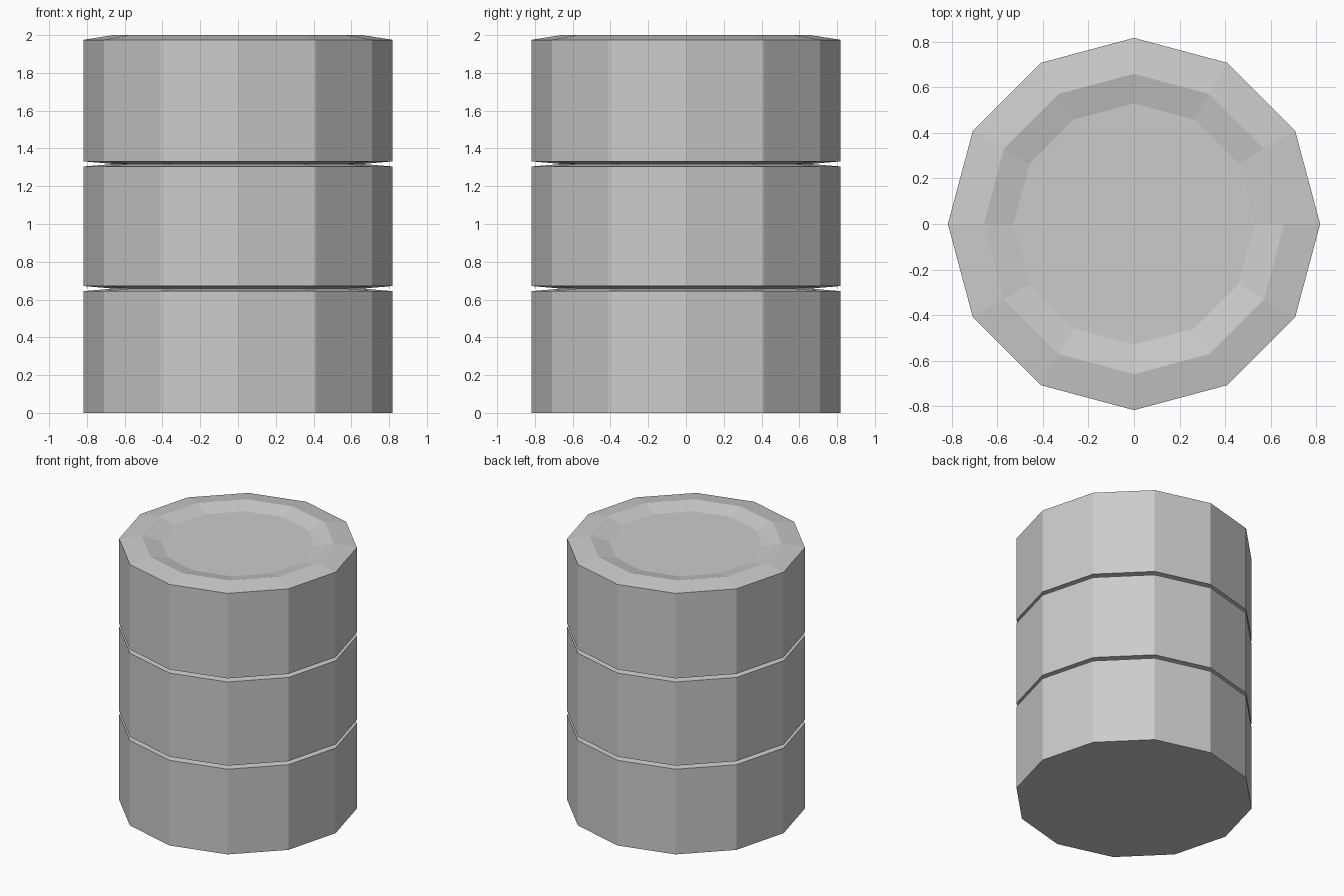
import bpy, bmesh, math

if "Cube" in bpy.data.objects:
    bpy.data.objects.remove(bpy.data.objects["Cube"])

SIDES = 12
R, R_IN, R_FLOOR = 0.818, 0.66, 0.53

# Half profile (radius, height): three drum bands, V grooves, dished lid
profile = [(R, 0.0)]
for z in (0.658, 1.318):
    profile += [(R, z - 0.0135), (R_IN, z), (R, z + 0.0135)]
profile += [(R, 1.975), (R_IN, 2.0), (R_FLOOR, 1.97)]

# Lathe the profile into a faceted barrel
bm = bmesh.new()
rings = [[bm.verts.new((r * math.cos(2 * math.pi * i / SIDES),
                        r * math.sin(2 * math.pi * i / SIDES), z))
          for i in range(SIDES)] for r, z in profile]
for lo, hi in zip(rings, rings[1:]):
    for i in range(SIDES):
        j = (i + 1) % SIDES
        bm.faces.new((lo[i], lo[j], hi[j], hi[i]))

# Bottom and lid floor
bm.faces.new(rings[0][::-1])
bm.faces.new(rings[-1])
bmesh.ops.recalc_face_normals(bm, faces=bm.faces)

mesh = bpy.data.meshes.new("barrel")
bm.to_mesh(mesh)
bm.free()
bpy.context.collection.objects.link(bpy.data.objects.new("barrel", mesh))
